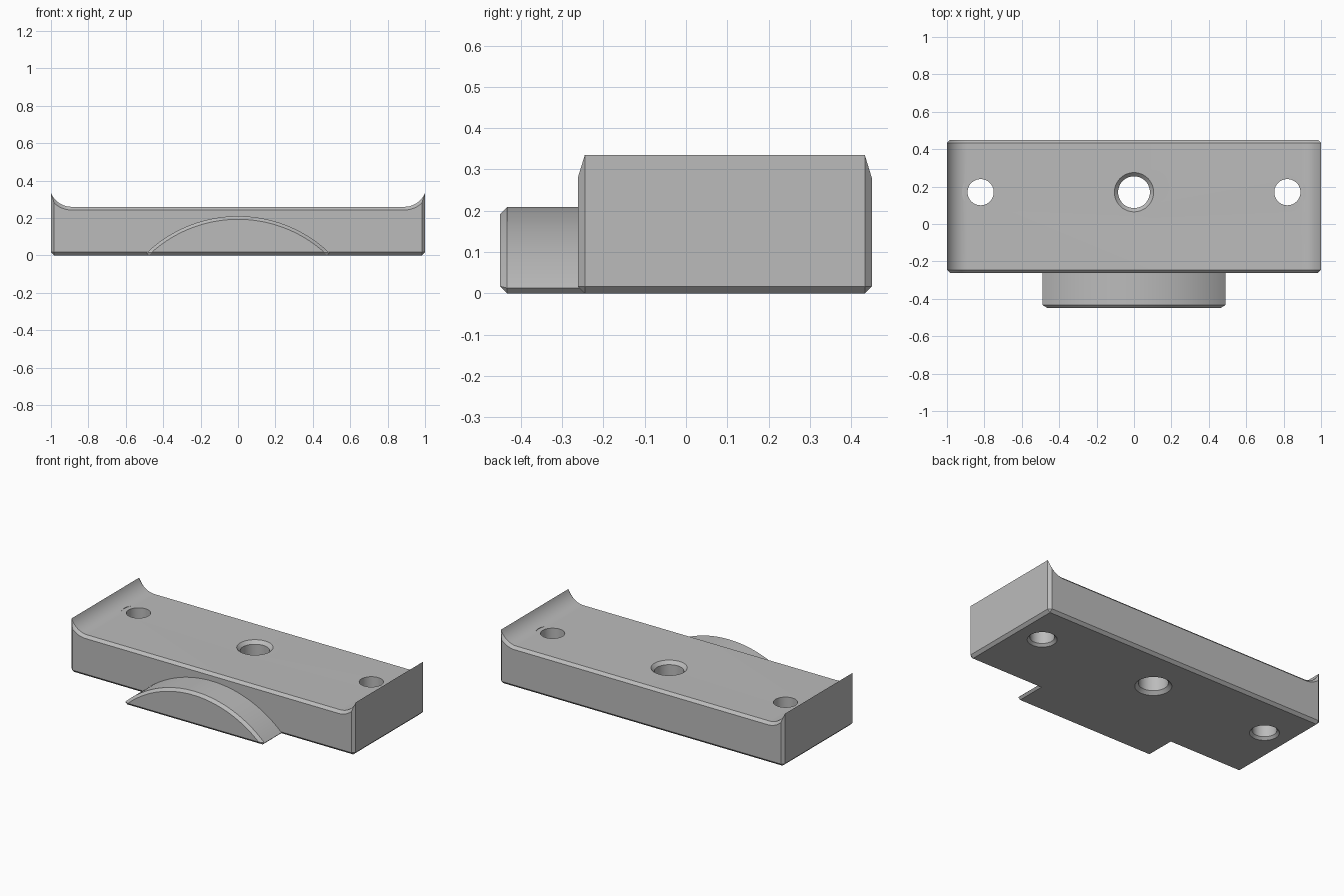
import bpy, bmesh
from math import sin, cos, asin, acos, pi

if "Cube" in bpy.data.objects:
    bpy.data.objects.remove(bpy.data.objects["Cube"])

C = 0.017           # chamfer width
TOP = 0.26          # height of the flat top
LIP_X, LIP_R = 0.89, 0.118   # start and radius of the end lips
ARC_Z, ARC_R = -0.498, 0.708  # circle of the front tongue

grey = bpy.data.materials.new("plain grey")
grey.use_nodes = True
grey.diffuse_color = (0.5, 0.5, 0.5, 1)
grey.node_tree.nodes["Principled BSDF"].inputs["Base Color"].default_value = (0.5, 0.5, 0.5, 1)


def loft(name, rings):
    """Skin a stack of equal-length rings and cap both ends."""
    bm = bmesh.new()
    loops = [[bm.verts.new(p) for p in ring] for ring in rings]
    for a, b in zip(loops, loops[1:]):
        for i in range(len(a)):
            j = (i + 1) % len(a)
            bm.faces.new((a[i], a[j], b[j], b[i]))
    bm.faces.new(loops[0])
    bm.faces.new(loops[-1])
    bmesh.ops.remove_doubles(bm, verts=bm.verts, dist=1e-5)
    bmesh.ops.recalc_face_normals(bm, faces=bm.faces)
    mesh = bpy.data.meshes.new(name)
    bm.to_mesh(mesh)
    bm.free()
    mesh.materials.append(grey)
    obj = bpy.data.objects.new(name, mesh)
    bpy.context.collection.objects.link(obj)
    return obj


def combine(target, other, operation):
    other.hide_render = True
    mod = target.modifiers.new(operation.title(), 'BOOLEAN')
    mod.operation, mod.solver, mod.object = operation, 'EXACT', other
    bpy.context.view_layer.objects.active = target
    bpy.ops.object.modifier_apply(modifier=mod.name)
    bpy.data.objects.remove(other)


def at_y(profile, y):
    return [(x, y, z) for x, z in profile]


def mirrored(half):
    return half + [(-x, z) for x, z in reversed(half)]


# Body cross-section with raised, concave end lips
def body_profile(inset):
    r, side = LIP_R + inset, 1 - inset
    end = asin((side - LIP_X) / r)
    foot = C - inset
    half = [(side - foot, inset), (side, inset + foot)]
    for i in range(16, -1, -1):
        a = end * i / 16
        half.append((LIP_X + r * sin(a), TOP + LIP_R - r * cos(a)))
    return mirrored(half)


# Segment-shaped cross-section of the tongue
def tongue_profile(inset):
    r = ARC_R - inset
    low = inset if inset else 0.013
    end = acos((low - ARC_Z) / r)
    tip = r * sin(end)
    half = [(tip if inset else tip - 0.013, inset)]
    for i in range(24, 0, -1):
        a = end * i / 24
        half.append((r * sin(a), ARC_Z + r * cos(a)))
    return mirrored(half)


# Lathed cutter for a hole
def hole_cutter(x, steps):
    rings = [[(x + r * cos(2 * pi * i / 48), 0.17 + r * sin(2 * pi * i / 48), z)
              for i in range(48)] for r, z in steps]
    return loft("hole_cutter", rings)


front, back = -0.262, 0.45
body = loft("mounting_block", [
    at_y(body_profile(C), front), at_y(body_profile(0), front + C),
    at_y(body_profile(0), back - C), at_y(body_profile(C), back)])

tongue = loft("front_tongue", [
    at_y(tongue_profile(C), -0.45), at_y(tongue_profile(0), -0.45 + C),
    at_y(tongue_profile(0), -0.2)])
combine(body, tongue, 'UNION')

# Centre hole chamfered at both ends
combine(body, hole_cutter(0, [(0.125, -0.02), (0.085, 0.02),
                              (0.085, 0.24), (0.125, 0.28)]), 'DIFFERENCE')
# Side holes chamfered below, with a clearance that nips the lips
for x in (-0.82, 0.82):
    combine(body, hole_cutter(x, [(0.105, -0.02), (0.07, 0.015), (0.07, 0.261),
                                  (0.1, 0.261), (0.1, 0.4)]), 'DIFFERENCE')

bpy.ops.object.select_all(action='DESELECT')
body.select_set(True)
bpy.context.view_layer.objects.active = body
bpy.ops.object.shade_smooth_by_angle(angle=0.4)
